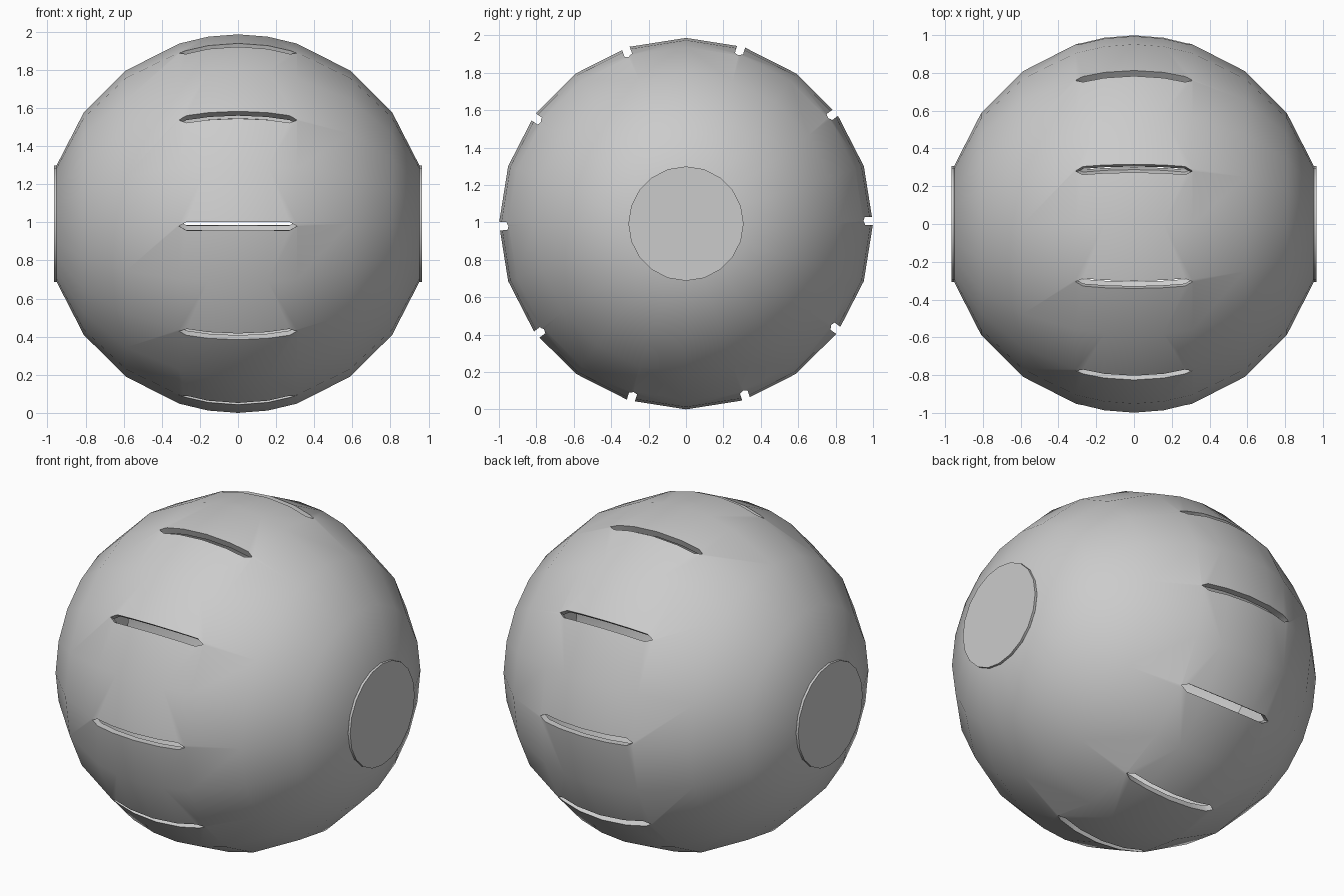
import bpy, bmesh
from math import sin, cos, pi, radians

if "Cube" in bpy.data.objects:
    bpy.data.objects.remove(bpy.data.objects["Cube"])

CZ, N = 0.993, 20
SZ = 0.993


def make(name, bm):
    bmesh.ops.recalc_face_normals(bm, faces=bm.faces)
    me = bpy.data.meshes.new(name)
    bm.to_mesh(me)
    bm.free()
    ob = bpy.data.objects.new(name, me)
    bpy.context.collection.objects.link(ob)
    return ob


def lathe_x(name, profile, cap=False, closed=False):
    """Spin (x, radius) points about the x axis."""
    bm = bmesh.new()
    rings = [[bm.verts.new((x, r * cos(2 * pi * i / N), CZ + SZ * r * sin(2 * pi * i / N)))
              for i in range(N)] for x, r in profile]
    pairs = list(zip(rings, rings[1:]))
    if closed:
        pairs.append((rings[-1], rings[0]))
    for a, b in pairs:
        for i in range(N):
            j = (i + 1) % N
            bm.faces.new((a[i], a[j], b[j], b[i]))
    if cap:
        bm.faces.new(rings[0])
        bm.faces.new(rings[-1])
    return make(name, bm)


def smooth(ob):
    bpy.ops.object.select_all(action='DESELECT')
    bpy.context.view_layer.objects.active = ob
    ob.select_set(True)
    bpy.ops.object.shade_smooth_by_angle(angle=radians(32))


# hollow ball shell, open at both ends
angles = [-72, -54, -36, -18, -9, 0, 9, 18, 36, 54, 72]
outer = [(sin(radians(a)), cos(radians(a))) for a in angles]
T = 0.96
inner = [(x * T if abs(x) < 0.9 else x, r * T) for x, r in reversed(outer)]
ball = lathe_x("ball_shell", outer + inner, closed=True)

# ten ventilation slots with pointed ends, spaced round the x axis
outline = [(-0.31, 0), (-0.27, -0.022), (0.27, -0.022),
           (0.31, 0), (0.27, 0.022), (-0.27, 0.022)]
bm = bmesh.new()
for k in range(10):
    a = radians(36 * k + 0.8)
    loops = [[bm.verts.new((x, r * cos(a) - w * sin(a), CZ + SZ * (r * sin(a) + w * cos(a))))
              for x, w in outline] for r in (0.8, 1.1)]
    bm.faces.new(loops[0])
    bm.faces.new(loops[1])
    for i in range(6):
        j = (i + 1) % 6
        bm.faces.new((loops[0][i], loops[0][j], loops[1][j], loops[1][i]))
cutter = make("slot_cutter", bm)
cutter.hide_render = True

mod = ball.modifiers.new("slots", 'BOOLEAN')
mod.operation = 'DIFFERENCE'
mod.solver = 'EXACT'
mod.object = cutter
bpy.context.view_layer.objects.active = ball
bpy.ops.object.modifier_apply(modifier=mod.name)
bpy.data.objects.remove(cutter)
smooth(ball)

# round lids closing the two ends
for side, name in ((1, "right_lid"), (-1, "left_lid")):
    lid = lathe_x(name, [(side * 0.93, 0.29), (side * 0.952, 0.308),
                         (side * 0.966, 0.308)], cap=True)
    smooth(lid)
